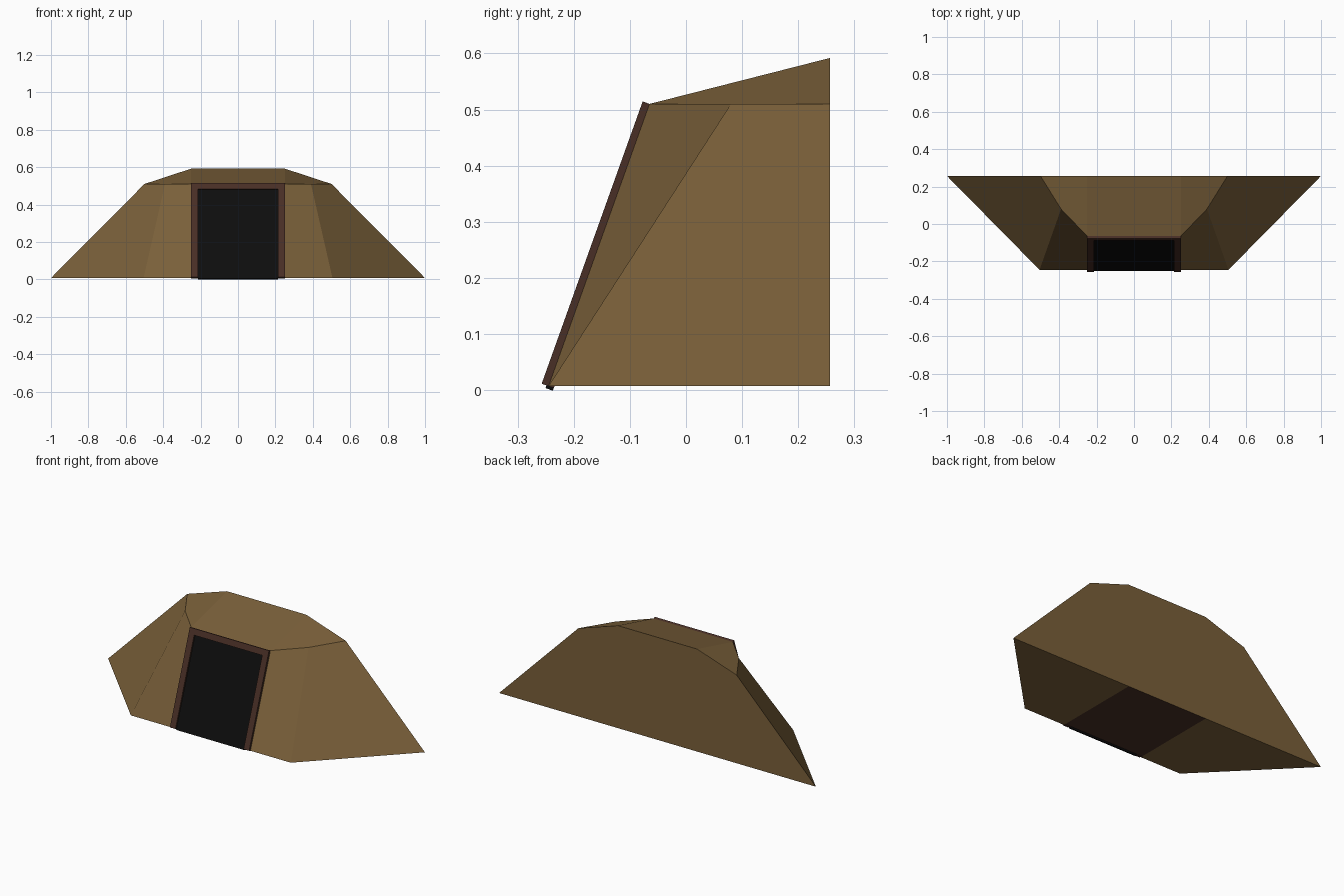
import bpy
import bmesh
from mathutils import Vector

cube = bpy.data.objects.get("Cube")
if cube:
    bpy.data.objects.remove(cube)


def material(name, rgb):
    mat = bpy.data.materials.new(name)
    mat.use_nodes = True
    colour = (*rgb, 1)
    mat.diffuse_color = colour
    mat.node_tree.nodes["Principled BSDF"].inputs["Base Color"].default_value = colour
    return mat


EARTH = material("earth_brown", (0.195, 0.117, 0.042))
WOOD = material("dark_wood", (0.066, 0.028, 0.019))
BLACK = material("doorway_black", (0.004, 0.004, 0.004))


def finish(name, bm, mats):
    bmesh.ops.recalc_face_normals(bm, faces=bm.faces)
    mesh = bpy.data.meshes.new(name)
    bm.to_mesh(mesh)
    bm.free()
    for mat in mats:
        mesh.materials.append(mat)
    obj = bpy.data.objects.new(name, mesh)
    bpy.context.collection.objects.link(obj)
    return obj


# Mound: right half described by named corners, mirrored to the left
BASE, EAVE, RIDGE = 0.007, 0.51, 0.592
FRONT, BACK, LIP, HALF = -0.245, 0.257, -0.065, 0.25
corners = {
    "door_foot": (HALF, FRONT, BASE), "front_foot": (0.505, FRONT, BASE),
    "back_foot": (1, BACK, BASE), "floor_back": (HALF, BACK, BASE),
    "door_head": (HALF, LIP, EAVE), "shoulder": (0.39, 0.08, EAVE),
    "back_eave": (0.5, BACK, EAVE), "ridge": (HALF, BACK, RIDGE),
}
side_faces = [
    ("door_foot", "front_foot", "shoulder", "door_head"),
    ("front_foot", "back_foot", "back_eave", "shoulder"),
    ("door_head", "shoulder", "back_eave", "ridge"),
    ("floor_back", "back_foot", "back_eave", "ridge"),
    ("door_foot", "front_foot", "back_foot", "floor_back"),
]
spans = [("door_foot", "door_head"), ("door_head", "ridge"),
         ("ridge", "floor_back"), ("floor_back", "door_foot")]

bm = bmesh.new()
verts = {(k, s): bm.verts.new((s * x, y, z))
         for k, (x, y, z) in corners.items() for s in (1, -1)}
for s in (1, -1):
    for names in side_faces:
        bm.faces.new([verts[n, s] for n in names])
for a, b in spans:
    bm.faces.new([verts[a, 1], verts[b, 1], verts[b, -1], verts[a, -1]])
# The floor strip behind the door is wood
for f in bm.faces:
    c = f.calc_center_median()
    f.material_index = int(c.z < BASE + 0.001 and abs(c.x) < 0.01)
finish("mound", bm, [EARTH, WOOD])

# Door parts are slabs lying along the sloping front wall
foot = Vector((0, FRONT, BASE))
slope = Vector((0, LIP, EAVE)) - foot
length = slope.length
up = slope.normalized()
out = Vector((0, -up.z, up.y))


def slab(name, x0, x1, s0, s1, d0, d1, mat):
    bm = bmesh.new()
    bmesh.ops.create_cube(bm, size=1)
    for v in bm.verts:
        x = x1 if v.co.x > 0 else x0
        d = d1 if v.co.y > 0 else d0
        s = s1 if v.co.z > 0 else s0
        v.co = foot + Vector((x, 0, 0)) + up * s + out * d
    return finish(name, bm, [mat])


OPEN = 0.215
for side, a, b in (("left", OPEN, HALF), ("right", -HALF, -OPEN)):
    slab(side + "_door_post", a, b, 0, length, -0.01, 0.013, WOOD)
slab("door_lintel", -OPEN, OPEN, length - 0.034, length, -0.01, 0.013, WOOD)
slab("doorway", -OPEN, OPEN, -0.005, length - 0.034, -0.01, 0.004, BLACK)
